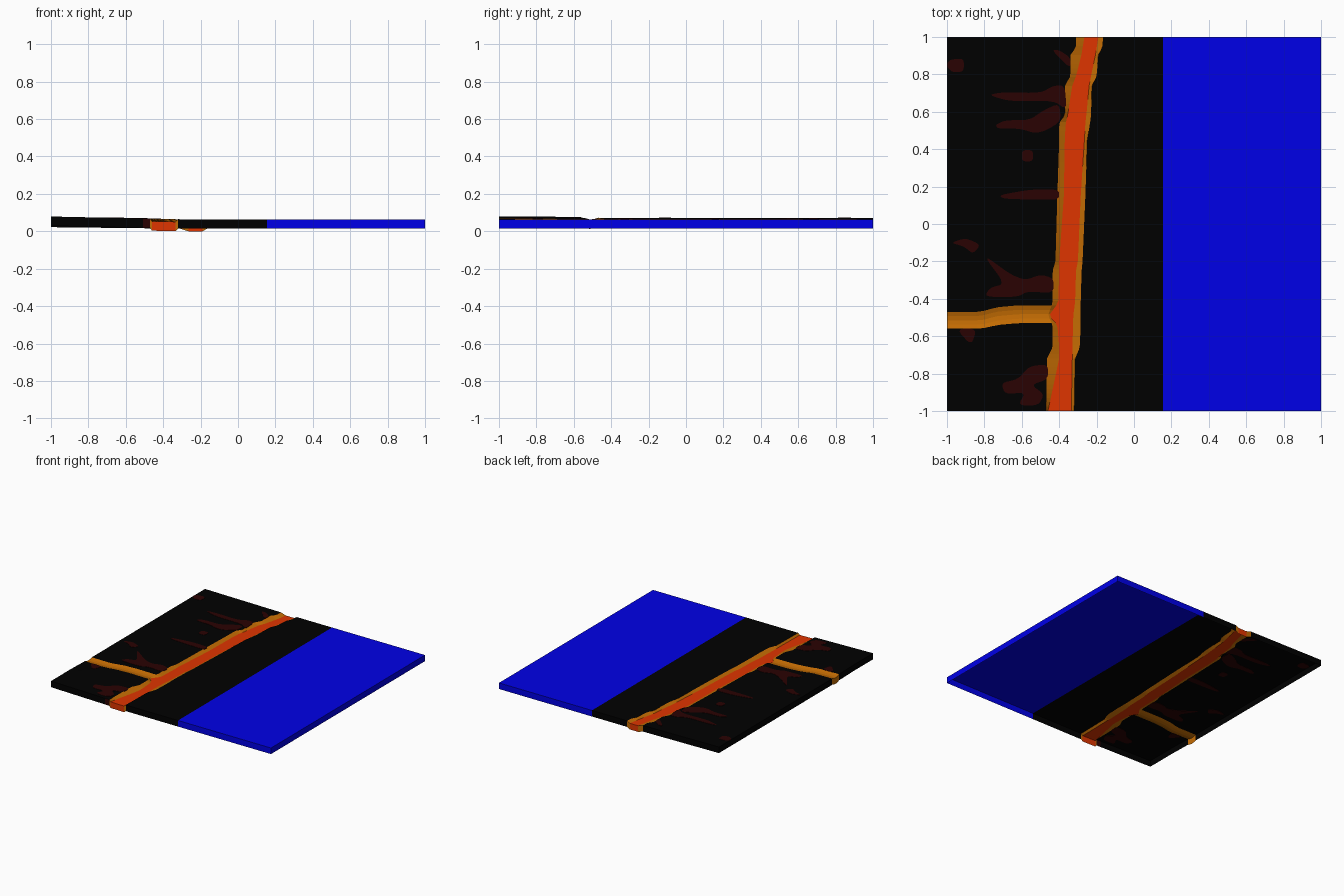
import bpy, bmesh, math

cube = bpy.data.objects.get("Cube")
if cube:
    bpy.data.objects.remove(cube)


def make_material(name, colour):
    mat = bpy.data.materials.new(name)
    mat.use_nodes = True
    mat.diffuse_color = (*colour, 1)
    mat.node_tree.nodes["Principled BSDF"].inputs["Base Color"].default_value = (*colour, 1)
    return mat


black = make_material("scorched black", (0, 0, 0))
red = make_material("dark ember red", (0.023, 0.0005, 0.0005))
amber = make_material("amber crust", (0.55, 0.15, 0.001))
orange = make_material("hot orange", (0.74, 0.035, 0))
blue = make_material("deep blue", (0, 0, 0.8))
MATERIALS = [black, red, amber, orange, blue]
BLACK, RED, AMBER, ORANGE, BLUE = range(len(MATERIALS))

SKIRT = 0.05
BASE = 0.064
DIP = 0.014
SHORE = 0.155

# Main stream: y, then left crust, left core, right core, right crust
STREAM = [
    (-1, -.47, -.46, -.335, -.32),
    (-.72, -.465, -.4, -.33, -.315),
    (-.66, -.435, -.4, -.33, -.29),
    (-.54, -.435, -.41, -.325, -.285),
    (-.49, -.46, -.455, -.325, -.285),
    (-.42, -.435, -.405, -.315, -.285),
    (-.25, -.435, -.4, -.31, -.28),
    (-.2, -.42, -.4, -.3, -.275),
    (.15, -.41, -.375, -.285, -.26),
    (.45, -.4, -.37, -.265, -.25),
    (.54, -.4, -.365, -.26, -.235),
    (.58, -.37, -.355, -.255, -.23),
    (.74, -.37, -.33, -.24, -.225),
    (.79, -.34, -.31, -.23, -.2),
    (.91, -.34, -.28, -.205, -.19),
    (.94, -.31, -.275, -.2, -.17),
    (1, -.31, -.265, -.19, -.165),
]
# Side branch: x, then lower and upper bank
BRANCH = [(-1, -.56, -.47), (-.82, -.56, -.47), (-.73, -.54, -.445),
          (-.62, -.53, -.435), (1, -.53, -.435)]


def sample(table, t):
    """Read a table of (key, values...) rows, blending between rows."""
    for a, b in zip(table, table[1:]):
        if t <= b[0]:
            f = max(0, (t - a[0]) / (b[0] - a[0]))
            return [p + (q - p) * f for p, q in zip(a[1:], b[1:])]
    return list(table[-1][1:])


def divide(stops, counts):
    """Split each span between stops into equal steps."""
    out = [stops[0]]
    for a, b, n in zip(stops, stops[1:], counts):
        out += [a + (b - a) * k / n for k in range(1, n + 1)]
    return out


def ground_height(x, y):
    """Ground climbs gently to the left, a little more at the front."""
    climb = max(0, (-0.3 - x) / 0.7)
    front = min(1, max(0, (-0.45 - y) / 0.3))
    return BASE + climb * (0.008 + 0.007 * front)


def finish(name, bm, materials):
    bmesh.ops.recalc_face_normals(bm, faces=bm.faces)
    mesh = bpy.data.meshes.new(name)
    bm.to_mesh(mesh)
    bm.free()
    for mat in materials:
        mesh.materials.append(mat)
    obj = bpy.data.objects.new(name, mesh)
    bpy.context.collection.objects.link(obj)
    return obj


# Terrain: a grid bent so that its lines follow the stream and the branch
COLS = (14, 1, 4, 1, 6, 4)
ROWS = (20, 4, 60)
col_band = [b for b, n in enumerate(COLS) for _ in range(n)]
row_band = [b for b, n in enumerate(ROWS) for _ in range(n)]
ground_cols, core_start = COLS[0], COLS[0] + COLS[1]
core_end = core_start + COLS[2]
branch_start = ROWS[0]
branch_end = branch_start + ROWS[1]


def column_lines(y):
    return divide([-1, *sample(STREAM, y), SHORE, 1], COLS)


def row_lines(x):
    return divide([-1, *sample(BRANCH, x), 1], ROWS)


def grid_point(i, j):
    y = row_lines(column_lines(row_lines(-0.5)[j])[i])[j]
    x = column_lines(y)[i]
    z = ground_height(x, y)
    if core_start <= i <= core_end:
        z -= DIP
    elif i <= ground_cols and branch_start < j < branch_end:
        across = (j - branch_start) / ROWS[1]
        z -= DIP * 0.75 * math.sin(math.pi * across)
    return x, y, z


def cell_material(i, j):
    band = col_band[i]
    if band == 0:
        return AMBER if row_band[j] == 1 else BLACK
    return (None, AMBER, ORANGE, AMBER, BLACK, BLUE)[band]


bm = bmesh.new()
nx, ny = sum(COLS), sum(ROWS)
top = {(i, j): bm.verts.new(grid_point(i, j)) for i in range(nx + 1) for j in range(ny + 1)}
hem = {}
for (i, j), vert in top.items():
    if i in (0, nx) or j in (0, ny):
        x, y, z = vert.co
        hem[i, j] = bm.verts.new((x, y, z - SKIRT))


def add_face(verts, index):
    bm.faces.new(verts).material_index = index


def add_wall(a, b, index):
    add_face((top[a], top[b], hem[b], hem[a]), index)


for i in range(nx):
    for j in range(ny):
        corners = [(i, j), (i + 1, j), (i + 1, j + 1), (i, j + 1)]
        add_face([top[c] for c in corners], cell_material(i, j))

# Skirt walls around the open underside
for i in range(nx):
    # the ground beside the stream glows on the front wall
    add_wall((i, 0), (i + 1, 0), RED if i == ground_cols - 1 else cell_material(i, 0))
    add_wall((i, ny), (i + 1, ny), cell_material(i, ny - 1))
for j in range(ny):
    add_wall((0, j), (0, j + 1), cell_material(0, j))
    add_wall((nx, j), (nx, j + 1), cell_material(nx - 1, j))
finish("terrain", bm, MATERIALS)

# Ember patches: thin rounded plates set through the ground sheet
PATCHES = {
    "corner": [(-1, .84), (-1, .86), (-.98, .88), (-.91, .885), (-.91, .815), (-.97, .81)],
    "bank": [(-.44, .93), (-.4, .93), (-.34, .89), (-.34, .83)],
    "upper_streak": [(-.78, .69), (-.7, .705), (-.5, .7), (-.43, .74), (-.37, .74),
                     (-.36, .61), (-.43, .66), (-.66, .655)],
    "lower_streak": [(-.74, .53), (-.69, .555), (-.56, .555), (-.48, .61), (-.4, .645),
                     (-.39, .55), (-.47, .5), (-.53, .485), (-.61, .51), (-.73, .51)],
    "dot": [(-.6, .395), (-.54, .395), (-.54, .335), (-.6, .335)],
    "middle_streak": [(-.72, .155), (-.55, .185), (-.4, .185), (-.4, .13), (-.53, .13),
                      (-.7, .135)],
    "edge": [(-.98, -.1), (-.9, -.075), (-.82, -.11), (-.86, -.16), (-.91, -.12)],
    "fork": [(-.81, -.16), (-.66, -.27), (-.58, -.3), (-.5, -.27), (-.43, -.29),
             (-.43, -.37), (-.57, -.36), (-.62, -.39), (-.8, -.39), (-.77, -.34),
             (-.69, -.32)],
    "drip": [(-.95, -.56), (-.84, -.56), (-.87, -.65)],
    "arch": [(-.71, -.85), (-.62, -.83), (-.56, -.76), (-.46, -.75), (-.46, -.83),
             (-.55, -.86), (-.48, -.91), (-.51, -.97), (-.62, -.97), (-.58, -.9),
             (-.69, -.91)],
}
LIFT = 0.0018


def rounded(outline, passes=2):
    """Cut the corners of a closed outline."""
    for _ in range(passes):
        cut = []
        for k, (x, y) in enumerate(outline):
            px, py = outline[k - 1]
            cut += [(px + (x - px) * f, py + (y - py) * f) for f in (0.2, 0.8)]
        outline = cut
    return outline


for name, corners in PATCHES.items():
    plate = bmesh.new()
    low, high = [[plate.verts.new((x, y, ground_height(x, y) + side))
                  for x, y in rounded(corners)] for side in (-LIFT, LIFT)]
    plate.faces.new(low)
    plate.faces.new(high)
    for k in range(len(low)):
        plate.faces.new((low[k - 1], low[k], high[k], high[k - 1]))
    finish(name + "_ember", plate, [red])
